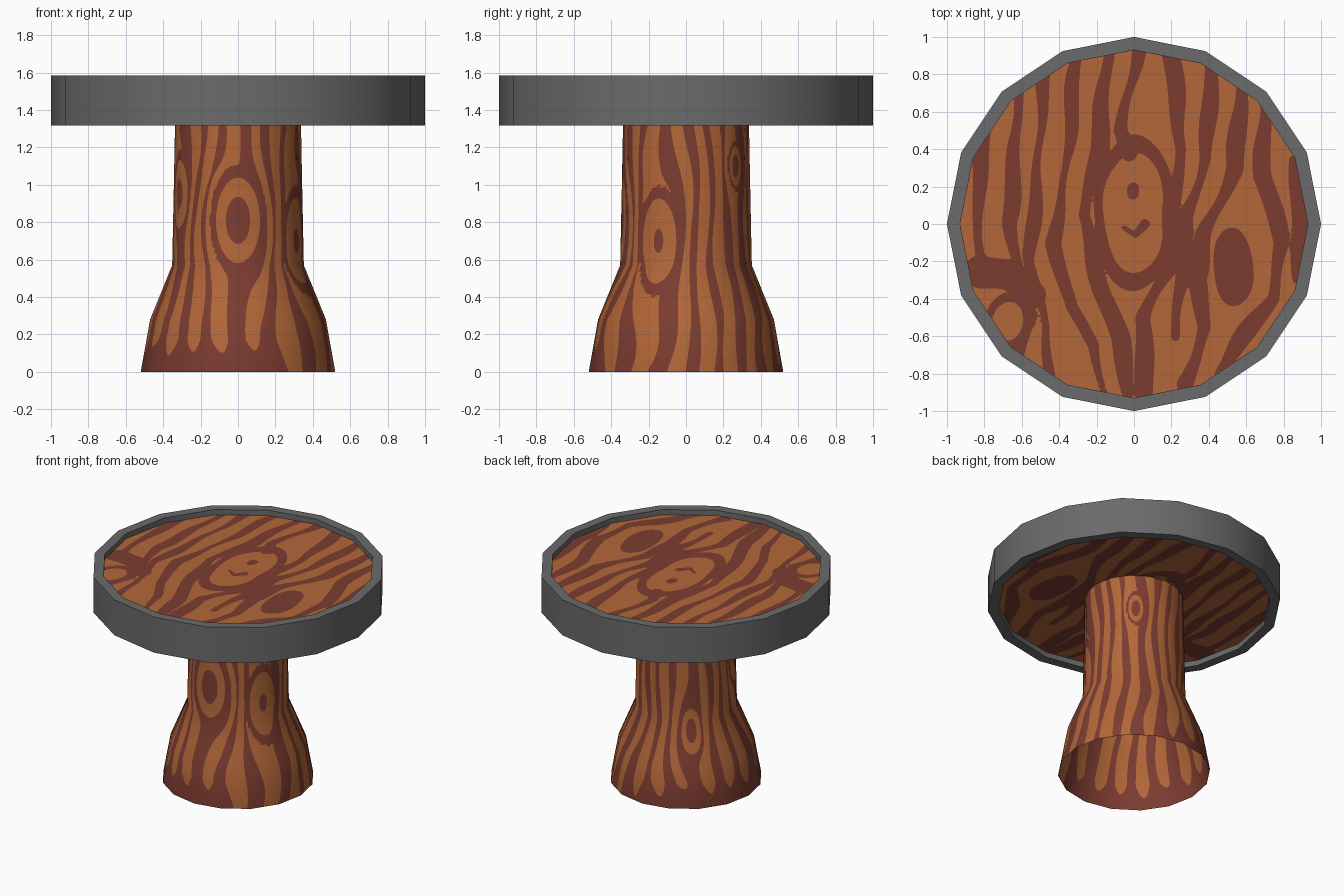
import bpy, bmesh, math
from math import sin, cos, pi, hypot

if "Cube" in bpy.data.objects:
    bpy.data.objects.remove(bpy.data.objects["Cube"])

SIDES, SUB = 16, 12
COLS = SIDES * SUB


def material(name, rgb):
    m = bpy.data.materials.new(name)
    m.diffuse_color = (*rgb, 1)
    m.use_nodes = True
    m.node_tree.nodes["Principled BSDF"].inputs["Base Color"].default_value = m.diffuse_color
    return m


LIGHT = material("light wood", (0.45, 0.135, 0.040))
DARK = material("dark wood", (0.200, 0.045, 0.030))
GREY = material("grey metal", (0.145, 0.145, 0.148))


def polygon_point(j):
    """Point j along the outline of a unit 16-sided polygon."""
    k, t = divmod(j, SUB)
    a, b = 2 * pi * k / SIDES, 2 * pi * (k + 1) / SIDES
    t /= SUB
    return cos(a) * (1 - t) + cos(b) * t, sin(a) * (1 - t) + sin(b) * t


def wood_surface(name, profile, rows, field):
    """Revolve a profile; cut the faces along field = 0, dark where positive."""
    steps = []
    for (r0, z0), (r1, z1) in zip(profile, profile[1:]):
        n = max(1, round(rows * hypot(r1 - r0, z1 - z0)))
        steps += [(r0 + (r1 - r0) * i / n, z0 + (z1 - z0) * i / n) for i in range(n)]
    steps.append(profile[-1])
    bm = bmesh.new()
    grid, value, cuts = [], {}, {}
    for r, z in steps:
        row = []
        for j in range(COLS):
            x, y = polygon_point(j)
            v = bm.verts.new((x * r, y * r, z))
            value[v] = field(x * r, y * r, z) or 1e-6
            row.append(v)
        grid.append(row)

    def cut(a, b):
        key = frozenset((a, b))
        if key not in cuts:
            t = value[a] / (value[a] - value[b])
            cuts[key] = bm.verts.new(a.co.lerp(b.co, min(max(t, 0.02), 0.98)))
        return cuts[key]

    def paint(tri):
        for mat, sign in ((0, -1), (1, 1)):
            part = []
            for a, b in zip(tri, tri[1:] + tri[:1]):
                if value[a] * sign > 0:
                    part.append(a)
                if value[a] * value[b] < 0:
                    part.append(cut(a, b))
            if len(part) > 2:
                bm.faces.new(part).material_index = mat

    for low, high in zip(grid, grid[1:]):
        for j in range(COLS):
            k = (j + 1) % COLS
            paint([low[j], low[k], high[k]])
            paint([low[j], high[k], high[j]])
    bmesh.ops.remove_doubles(bm, verts=bm.verts, dist=1e-5)
    me = bpy.data.meshes.new(name)
    bm.to_mesh(me)
    bm.free()
    me.materials.append(LIGHT)
    me.materials.append(DARK)
    ob = bpy.data.objects.new(name, me)
    bpy.context.collection.objects.link(ob)
    return ob


# Grain of the table top: half width, then the path of each dark streak
STREAKS = [
    (.035, (-.80, .50), (-.84, .15), (-.82, -.2)),
    (.035, (-.62, .75), (-.64, .3), (-.67, 0), (-.60, -.3)),
    (.03, (-.48, .85), (-.52, .2), (-.56, -.2), (-.47, -.55), (-.45, -.8)),
    (.03, (-.31, .9), (-.36, .3), (-.43, -.1), (-.34, -.45), (-.22, -.65), (-.16, -.9)),
    (.04, (-.14, .92), (-.19, .4), (-.27, .05), (-.17, -.35), (-.08, -.6), (-.03, -.9)),
    (.035, (.02, .92), (-.07, .5), (-.03, .38)),
    (.04, (.20, .9), (.25, .4), (.21, .1), (.20, -.2), (.05, -.5), (.06, -.9)),
    (.035, (.42, .85), (.38, .35), (.29, .05), (.25, -.3), (.22, -.6)),
    (.04, (.58, .75), (.54, .3), (.38, -.05), (.33, -.3), (.38, -.55), (.28, -.85)),
    (.04, (.70, .65), (.69, .25), (.79, -.1), (.74, -.4), (.55, -.65), (.45, -.8)),
    (.03, (.86, .35), (.88, .0), (.87, -.3)),
    (.09, (-.82, -.25), (-.66, -.27), (-.56, -.38)),
    (.025, (-.6, -.3), (-.53, -.5), (-.62, -.7)),
    (.02, (-.06, -.02), (0, -.06), (.06, .0)),
    (.02, (0, .16), (0, .19)),
]


def segment_distance(x, y, a, b):
    dx, dy = b[0] - a[0], b[1] - a[1]
    t = ((x - a[0]) * dx + (y - a[1]) * dy) / (dx * dx + dy * dy)
    t = min(max(t, 0), 1)
    return hypot(x - a[0] - t * dx, y - a[1] - t * dy)


def ellipse(x, y, cx, cy, rx, ry):
    return hypot((x - cx) / rx, (y - cy) / ry)


def top_grain(x, y, z):
    u = x + .008 * sin(13 * y + 5 * x)
    g = max(w + .012 * sin(7 * y + 9 * x) - segment_distance(u, y, a, b)
            for w, *path in STREAKS for a, b in zip(path, path[1:]))
    # Knots: a light eye ringed in dark, and a dark eye
    g = max(g, .025 - abs(ellipse(u, y, 0, .06, .19, .37) - 1) * .19)
    g = max(g, .11 * (1 - ellipse(u, y, .53, -.23, .11, .21)))
    g = max(g, .02 - abs(ellipse(u, y, -.67, -.52, .10, .13) - 1) * .1)
    return g


# Trunk knots: angle from the front, height, half angle, half height, eye size
KNOTS = [(0, .81, .46, .30, .42), (1.13, .70, .38, .30, .22), (2.48, 1.10, .20, .14, .45),
         (3.85, .52, .24, .20, .4), (5.1, .95, .34, .24, .35)]


def trunk_grain(x, y, z):
    a = math.atan2(x, -y)
    phase = a
    for ka, kz, ra, rz, eye in KNOTS:
        d = (a - ka + pi) % (2 * pi) - pi
        q = ellipse(d, z, 0, kz, ra, rz)
        if q < 1:
            return max(eye - q, q - .76)
        phase -= d / q ** 2 * max(0, cos(d / 2))
    wave = sin(18 * phase + .9 * sin(5 * z + 3 * a) + .8 * sin(8 * z - 2 * a))
    wave += .55 * sin(7 * a + 4.5 * z) * sin(5.5 * z + 2 * a)
    foot = min(1, max(0, .75 - cos(a - 1.7)))
    return wave - .16 + foot * 3 * max(0, 1 - z / .17)


# Trunk: flared at the foot and open below
trunk = wood_surface("trunk", [(.52, 0), (.47, .28), (.352, .57), (.345, .9), (.336, 1.36)],
                     60, trunk_grain)
trunk.data.polygons.foreach_set("use_smooth", [True] * len(trunk.data.polygons))
normals = []
for v in trunk.data.vertices:
    x, y, z = v.co
    r = hypot(x, y)
    slope = .03 + .28 * math.exp(-((z - .36) / .24) ** 2)
    s = math.sqrt(1 + slope * slope)
    normals.append((x / r / s, y / r / s, slope / s))
trunk.data.normals_split_custom_set_from_vertices(normals)

# Upper and lower faces of the table top, set back inside the rim
wood_surface("table_top", [(.935, 1.545), (0, 1.545)], 60, top_grain)
wood_surface("table_underside", [(0, 1.358), (.935, 1.358)], 60, top_grain)

# Rim: square-section band with sixteen sides
bm = bmesh.new()
section = [(1, 1.318), (1, 1.585), (.93, 1.585), (.93, 1.318)]
rings = [[bm.verts.new((r * cos(2 * pi * k / SIDES), r * sin(2 * pi * k / SIDES), z))
          for k in range(SIDES)] for r, z in section]
for p, q in zip(rings, rings[1:] + rings[:1]):
    for k in range(SIDES):
        n = (k + 1) % SIDES
        bm.faces.new((p[k], p[n], q[n], q[k]))
me = bpy.data.meshes.new("rim")
bm.to_mesh(me)
bm.free()
me.materials.append(GREY)
rim = bpy.data.objects.new("rim", me)
bpy.context.collection.objects.link(rim)
bpy.context.view_layer.objects.active = rim
rim.select_set(True)
bpy.ops.object.shade_smooth_by_angle(angle=math.radians(35))
